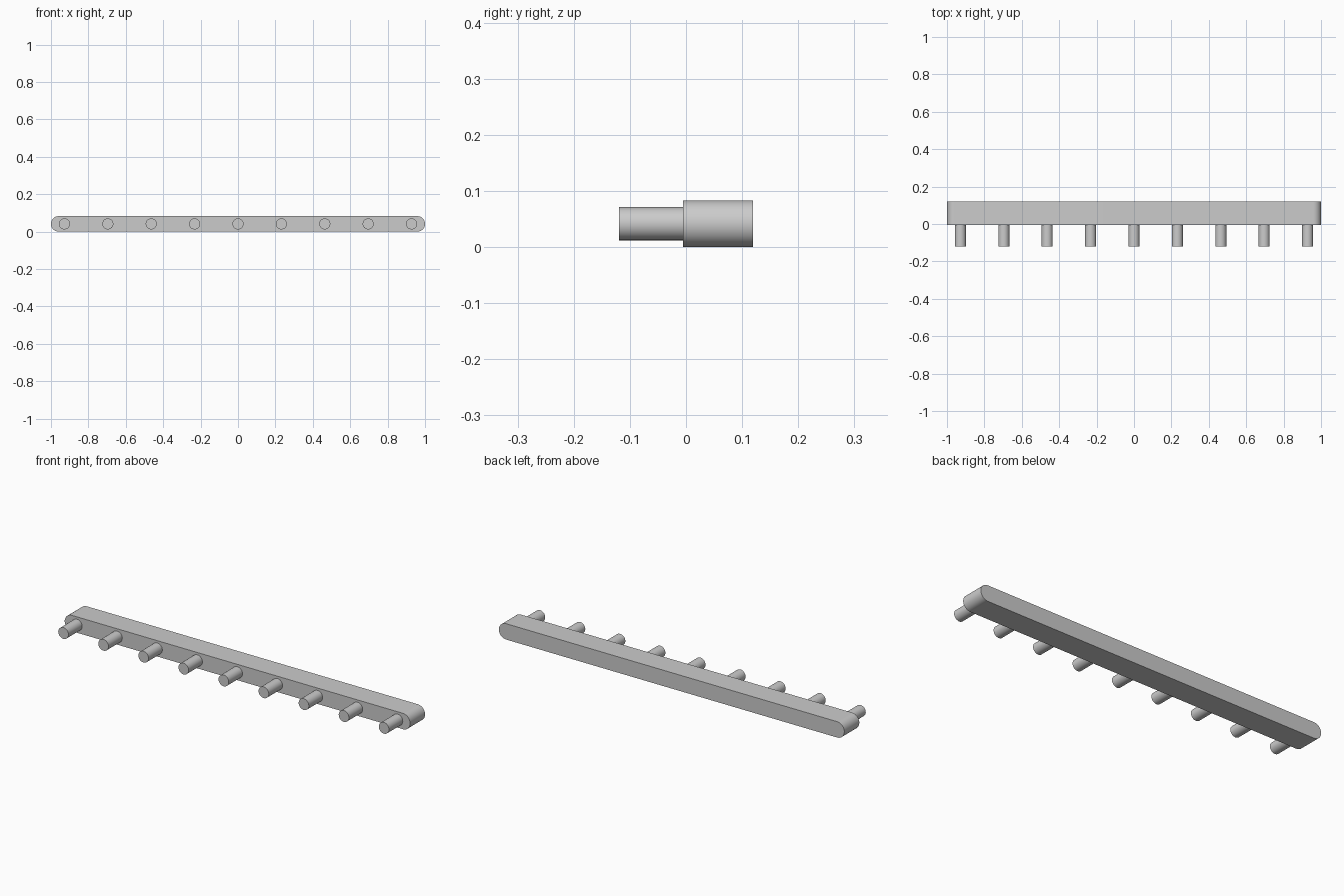
import bpy, bmesh, math

if "Cube" in bpy.data.objects:
    bpy.data.objects.remove(bpy.data.objects["Cube"])

BAR_Y0, BAR_Y1 = -0.005, 0.119   # front and back of the bar
R = 0.0415                       # half height of the bar, also its end radius
PEG_R, PEG_FRONT = 0.0295, -0.119
PEG_COUNT, PEG_SPAN = 9, 0.928

grey = bpy.data.materials.new("light_grey")
grey.diffuse_color = (0.6, 0.6, 0.6, 1)
grey.use_nodes = True
grey.node_tree.nodes["Principled BSDF"].inputs["Base Color"].default_value = grey.diffuse_color


def extrude_profile(name, points, y0, y1):
    """Extrude an x-z outline along y into a closed solid."""
    bm = bmesh.new()
    face = bm.faces.new([bm.verts.new((x, y0, z)) for x, z in points])
    new = bmesh.ops.extrude_face_region(bm, geom=[face], use_keep_orig=True)["geom"]
    bmesh.ops.translate(bm, vec=(0, y1 - y0, 0),
                        verts=[v for v in new if isinstance(v, bmesh.types.BMVert)])
    bmesh.ops.recalc_face_normals(bm, faces=bm.faces)
    mesh = bpy.data.meshes.new(name)
    bm.to_mesh(mesh)
    bm.free()
    mesh.materials.append(grey)
    obj = bpy.data.objects.new(name, mesh)
    bpy.context.collection.objects.link(obj)
    bpy.ops.object.select_all(action="DESELECT")
    obj.select_set(True)
    bpy.context.view_layer.objects.active = obj
    bpy.ops.object.shade_smooth_by_angle(angle=math.radians(35))
    return obj


def arc(cx, radius, start, end, steps):
    angles = [math.radians(start + (end - start) * i / steps) for i in range(steps + 1)]
    return [(cx + radius * math.cos(a), R + radius * math.sin(a)) for a in angles]


# Rail with fully rounded ends
extrude_profile("rail", arc(1 - R, R, -90, 90, 24) + arc(R - 1, R, 90, 270, 24),
                BAR_Y0, BAR_Y1)

# Row of round pegs on the front, seated slightly into the rail
for i in range(PEG_COUNT):
    x = -PEG_SPAN + 2 * PEG_SPAN * i / (PEG_COUNT - 1)
    extrude_profile(f"peg_{i + 1}", arc(x, PEG_R, 0, 360, 40)[:-1],
                    PEG_FRONT, BAR_Y0 + 0.002)
